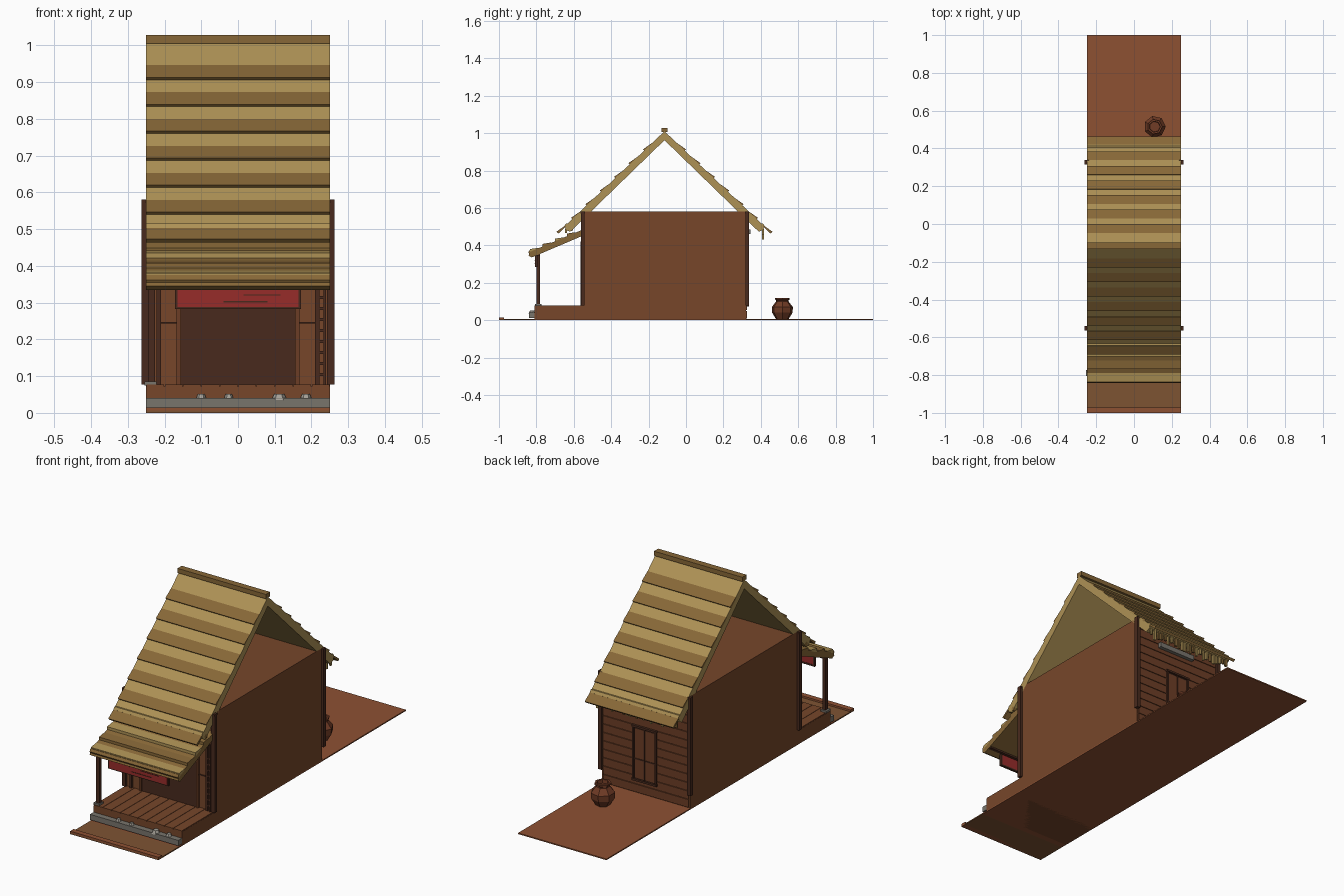
import bpy, bmesh, math, random

if "Cube" in bpy.data.objects:
    bpy.data.objects.remove(bpy.data.objects["Cube"])
random.seed(4)

def mat(name, r, g, b):
    m = bpy.data.materials.new(name)
    m.diffuse_color = [(c / 255) ** 2.2 for c in (r, g, b)] + [1]
    m.use_nodes = True
    m.node_tree.nodes["Principled BSDF"].inputs["Base Color"].default_value = m.diffuse_color
    return m

EARTH = mat("earth", 140, 82, 54)
PATH = mat("path", 125, 84, 54)
WALL = mat("wall_wood", 118, 72, 46)
PLANK = mat("plank_wood", 108, 64, 42)
DARK = mat("dark_wood", 74, 46, 35)
LIGHT = mat("light_thatch", 172, 144, 86)
THATCH = mat("dark_thatch", 134, 103, 58)
STONE = mat("stone", 120, 116, 108)
PALE = mat("pale_stone", 165, 160, 150)
RED = mat("red_paint", 150, 48, 46)
CLAY = mat("clay", 112, 62, 42)

def finish(name, bm, m):
    bmesh.ops.recalc_face_normals(bm, faces=bm.faces[:])
    me = bpy.data.meshes.new(name)
    bm.to_mesh(me)
    bm.free()
    me.materials.append(m)
    ob = bpy.data.objects.new(name, me)
    bpy.context.collection.objects.link(ob)
    return ob

def extrude(name, pts, m, x0=-0.25, x1=0.25):
    """Extrude a (y, z) outline along x."""
    bm = bmesh.new()
    a = [bm.verts.new((x0, y, z)) for y, z in pts]
    b = [bm.verts.new((x1, y, z)) for y, z in pts]
    bm.faces.new(a)
    bm.faces.new(b[::-1])
    for i in range(len(pts)):
        j = (i + 1) % len(pts)
        bm.faces.new((a[i], b[i], b[j], a[j]))
    return finish(name, bm, m)

def box(name, x0, x1, y0, y1, z0, z1, m):
    return extrude(name, [(y0, z0), (y1, z0), (y1, z1), (y0, z1)], m, x0, x1)

def lathe(name, profile, sides, loc, m):
    bm = bmesh.new()
    rings = [[bm.verts.new((loc[0] + r * math.cos(2 * math.pi * i / sides),
                            loc[1] + r * math.sin(2 * math.pi * i / sides), loc[2] + z))
              for i in range(sides)] for r, z in profile]
    for lo, hi in zip(rings, rings[1:]):
        for i in range(sides):
            j = (i + 1) % sides
            bm.faces.new((lo[i], lo[j], hi[j], hi[i]))
    bm.faces.new(rings[0][::-1])
    bm.faces.new(rings[-1])
    return finish(name, bm, m)

def roll(name, y, z, r, m):
    return extrude(name, [(y + r * math.cos(math.pi * i / 3), z + r * math.sin(math.pi * i / 3))
                          for i in range(6)], m)

# Ground, front path and its kerb
box("ground", -.25, .25, -.84, 1, 0, .006, EARTH)
box("front_path", -.25, .25, -1, -.84, 0, .006, PATH)
box("path_kerb", -.25, .25, -1, -.972, 0, .015, EARTH)

# House body and porch deck
box("house_body", -.25, .25, -.55, .32, 0, .58, WALL)
box("porch_base", -.25, .25, -.81, -.55, 0, .072, WALL)
for i in range(10):
    x = -.25 + i * .05
    box("porch_floorboard", x + .001, x + .049, -.81, -.55, .072, .077, WALL)

# Stone step and loose stones
box("stone_step", -.25, .25, -.84, -.81, .012, .04, STONE)
for x, w in ((-.1, .015), (-.025, .014), (.112, .022), (.185, .017)):
    lathe("step_stone", [(w, .035), (w * .6, .052)], 6, (x, -.823, 0), PALE)

# Corner posts
for s in (-1, 1):
    for y in (-.552, .327):
        a, b = sorted((s * .242, s * .262))
        box("corner_post", a, b, y - .01, y + .01, .077, .575, DARK)
        a, b = sorted((s * .238, s * .262))
        box("post_cap", a, b, y - .011, y + .011, .57, .58, DARK)

# Porch post on a stone foot
box("porch_post", -.244, -.226, -.798, -.78, .077, .38, DARK)
box("post_foot", -.254, -.222, -.806, -.772, .075, .086, STONE)

# Front doorway, jambs and wall rails
box("doorway", -.155, .155, -.556, -.55, .077, .36, DARK)
for s in (-1, 1):
    for name, p, q, d, m, z1 in (("door_jamb", .155, .167, .012, PLANK, .4),
                                 ("wall_stud", .21, .222, .012, DARK, .42)):
        a, b = sorted((s * p, s * q))
        box(name, a, b, -.55 - d, -.55, .077, z1, m)
    a, b = sorted((s * .167, s * .21))
    box("wall_rail", a, b, -.555, -.55, .243, .248, DARK)
box("door_lintel", -.167, .167, -.565, -.55, .36, .38, DARK)

# Rack of rungs beside the door
box("rack_rail", .232, .24, -.565, -.552, .077, .42, DARK)
for i in range(9):
    box("rack_rung", .22, .234, -.562, -.552, .1 + i * .03, .108 + i * .03, DARK)

# Hanging red board with worn grooves
box("sign_board", -.165, .165, -.808, -.796, .288, .345, RED)
box("sign_frame_bottom", -.172, .172, -.806, -.794, .283, .291, DARK)
for s in (-1, 1):
    box("sign_frame_side", s * .168 - .004, s * .168 + .004, -.806, -.794, .283, .348, DARK)
    box("sign_hanger", s * .13 - .004, s * .13 + .004, -.804, -.798, .34, .375, DARK)
box("board_groove", -.04, .08, -.81, -.807, .301, .304, DARK)
box("board_groove", .015, .115, -.81, -.807, .319, .322, DARK)

# Horizontal planks on the back wall
for i in range(13):
    z = .01 + i * .043
    box("back_plank", -.242, .242, .32, .326, z, z + .04, PLANK)

# Back window
box("window_panel", -.06, .065, .324, .328, .08, .345, DARK)
box("window_shutter", -.053, .058, .326, .33, .085, .338, PLANK)
for x in (-.065, .062):
    box("window_side", x, x + .008, .324, .336, .075, .35, DARK)
for z in (.072, .345):
    box("window_rail", -.068, .073, .324, .338, z, z + .01, DARK)
box("window_mullion", .0, .006, .326, .334, .082, .345, DARK)
box("window_crossbar", -.06, .065, .326, .333, .18, .186, DARK)
box("grey_lintel", -.09, .12, .325, .345, .46, .485, STONE)

# Main roof: two open slopes around the ridge, with overlapping thatch courses
RY = -.115
for side, label in ((-1, "front"), (1, "back")):
    P = lambda d, z: (RY + side * d, z)
    slope = lambda z: (1.01 - z) * 1.05
    extrude(label + "_roof", [P(0, 1.01), P(.525, .51), P(.532, .485), P(.505, .472), P(0, .962)], LIGHT)
    for i in range(7):
        zt, zb = .945 - i * .0733, .945 - i * .0733 - .039
        dt, db = slope(zt), slope(zb)
        extrude(label + "_thatch_course", [P(dt - .004, zt - .004), P(dt, zt + .001),
                P(db + .006, zb + .007), P(db - .004, zb - .003)], THATCH)
    roll(label + "_eave_roll", RY + side * .52, .503, .015, LIGHT)
    # Straw fringe under the eave
    x = -.24
    while x < .236:
        w = random.uniform(.007, .014)
        drop = .465 if side < 0 else random.uniform(.43, .458)
        y = RY + side * .526
        box(label + "_straw", x, x + w, y - .005, y + .005, drop, .49, random.choice((LIGHT, THATCH)))
        x += w + random.uniform(.006, .014)
box("ridge_cap", -.25, .25, -.132, -.098, 1.005, 1.028, THATCH)

# Porch roof with stepped courses
extrude("porch_roof", [(-.55, .485), (-.835, .365), (-.842, .345), (-.825, .335), (-.55, .452)], THATCH)
for i in range(4):
    y = -.59 - i * .066
    z = .485 + (y + .55) * .42
    extrude("porch_thatch_course", [(y, z - .005), (y, z + .002), (y - .045, z - .005),
                                    (y - .045, z - .026)], LIGHT if i % 2 else THATCH)
roll("porch_top_roll", -.615, .488, .013, THATCH)
roll("porch_eave_roll", -.828, .362, .015, THATCH)
box("porch_beam", -.245, .245, -.797, -.781, .345, .362, DARK)

# Clay jar in the yard
lathe("clay_jar", [(.034, .005), (.056, .04), (.058, .07), (.034, .1), (.034, .106),
                   (.04, .11), (.04, .118), (.03, .118), (.028, .1)], 7, (.11, .515, 0), CLAY)
